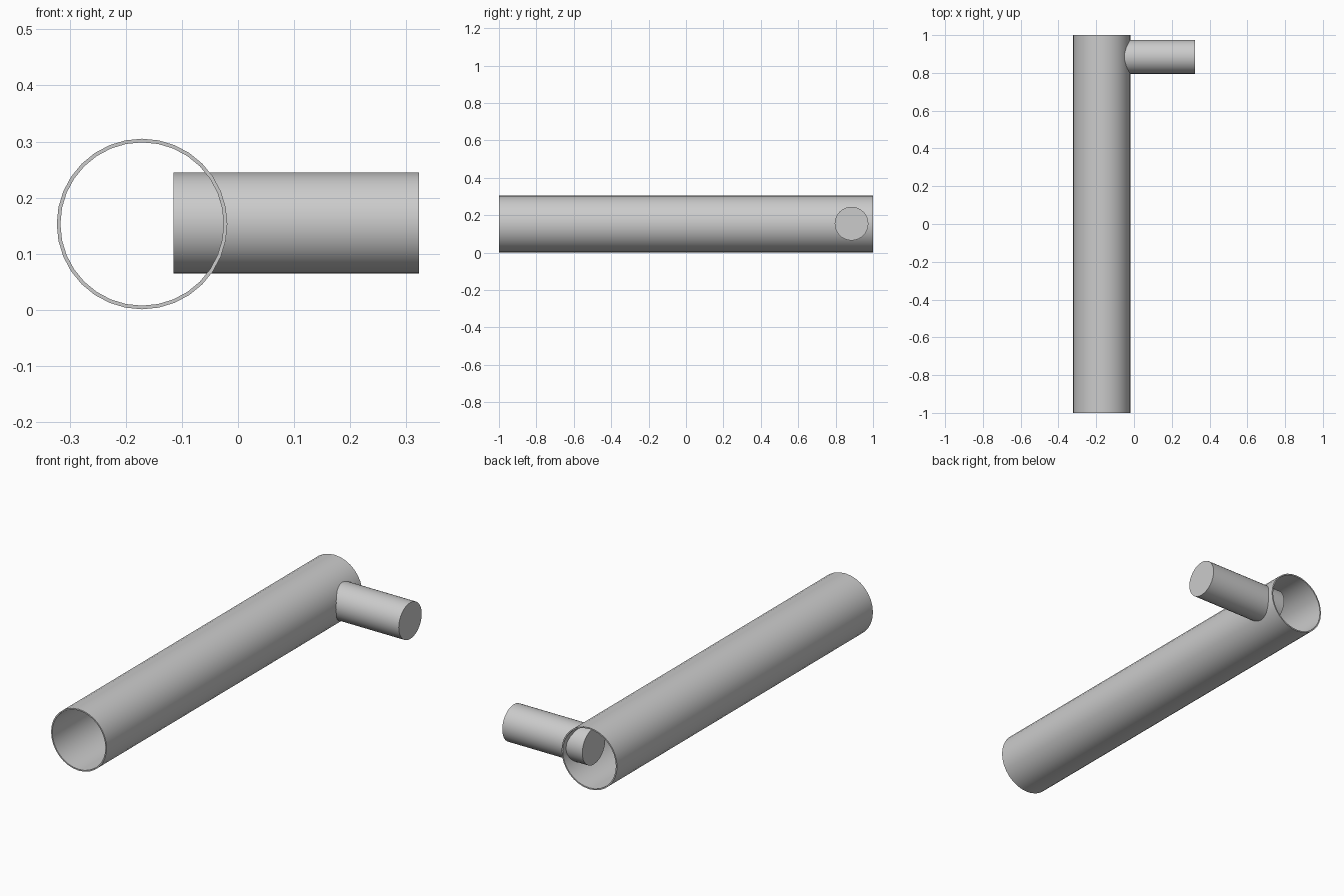
import bpy
import bmesh
from math import radians
from mathutils import Matrix

if "Cube" in bpy.data.objects:
    bpy.data.objects.remove(bpy.data.objects["Cube"], do_unlink=True)

# Single grey material
grey = bpy.data.materials.new("plain_grey")
grey.use_nodes = True
colour = (0.6, 0.6, 0.6, 1)
grey.diffuse_color = colour
grey.node_tree.nodes["Principled BSDF"].inputs["Base Color"].default_value = colour


def cylinder(name, centre, radius, length, axis, sides, capped):
    """Cylinder along the x or y axis, open or capped."""
    bm = bmesh.new()
    turn = Matrix.Rotation(radians(90), 4, "Y" if axis == "X" else "X")
    bmesh.ops.create_cone(bm, cap_ends=capped, segments=sides, radius1=radius,
                          radius2=radius, depth=length,
                          matrix=Matrix.Translation(centre) @ turn)
    mesh = bpy.data.meshes.new(name)
    bm.to_mesh(mesh)
    bm.free()
    mesh.materials.append(grey)
    obj = bpy.data.objects.new(name, mesh)
    bpy.context.collection.objects.link(obj)
    bpy.ops.object.select_all(action="DESELECT")
    obj.select_set(True)
    bpy.context.view_layer.objects.active = obj
    bpy.ops.object.shade_smooth_by_angle(angle=radians(35))
    return obj


# Long hollow pipe, open at both ends
pipe = cylinder("main_pipe", (-0.171, 0, 0.153), 0.152, 2, "Y", 32, False)
wall = pipe.modifiers.new("wall", "SOLIDIFY")
wall.thickness = 0.0065
wall.offset = -1
edges = pipe.modifiers.new("sharp_rims", "EDGE_SPLIT")
edges.split_angle = radians(35)

# Solid side branch that pokes through the pipe wall
cylinder("side_branch", (0.104, 0.885, 0.155), 0.09, 0.438, "X", 32, True)
